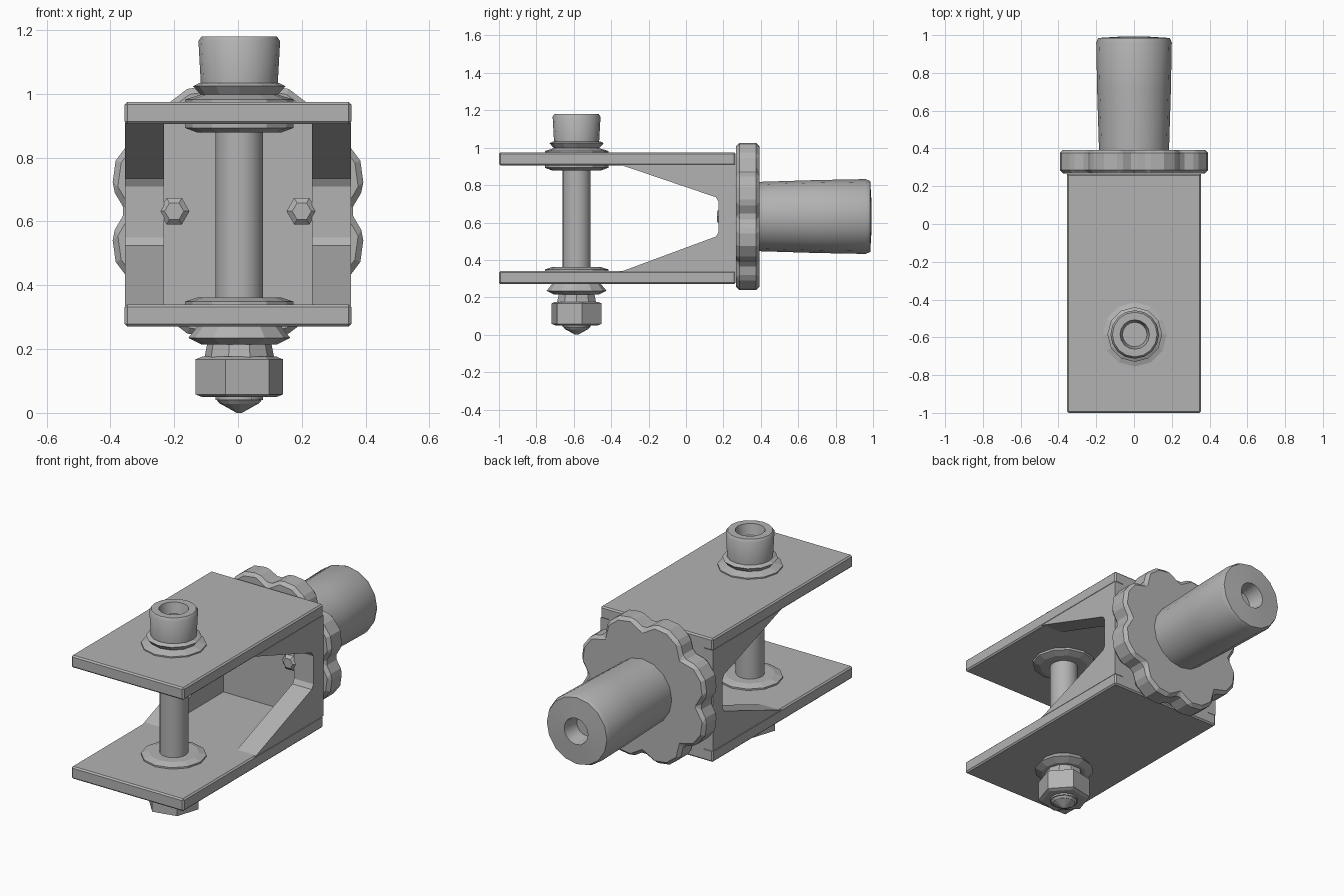
import bpy, bmesh, math
from mathutils import Matrix, Vector

if "Cube" in bpy.data.objects:
    bpy.data.objects.remove(bpy.data.objects["Cube"], do_unlink=True)

steel = bpy.data.materials.new("grey_steel")
steel.use_nodes = True
GREY = (0.45, 0.45, 0.45, 1)
steel.diffuse_color = GREY
steel.node_tree.nodes["Principled BSDF"].inputs["Base Color"].default_value = GREY

PIN = Vector((0.004, -0.585, 0))
AXIS_Z = 0.632


def finish(name, bm, bevel=0, smooth=False):
    bmesh.ops.recalc_face_normals(bm, faces=bm.faces)
    mesh = bpy.data.meshes.new(name)
    bm.to_mesh(mesh)
    bm.free()
    mesh.materials.append(steel)
    ob = bpy.data.objects.new(name, mesh)
    bpy.context.collection.objects.link(ob)
    if bevel:
        mod = ob.modifiers.new("edge_bevel", "BEVEL")
        mod.width = bevel
        mod.segments = 1
        mod.limit_method = "ANGLE"
    if smooth:
        bpy.ops.object.select_all(action="DESELECT")
        bpy.context.view_layer.objects.active = ob
        ob.select_set(True)
        bpy.ops.object.shade_smooth_by_angle(angle=math.radians(40))
    return ob


def extrude(name, points, depth, bevel=0):
    """Prism from a closed outline, pushed along one vector."""
    bm = bmesh.new()
    face = bm.faces.new([bm.verts.new(p) for p in points])
    out = bmesh.ops.extrude_face_region(bm, geom=[face])
    verts = [v for v in out["geom"] if isinstance(v, bmesh.types.BMVert)]
    bmesh.ops.translate(bm, verts=verts, vec=depth)
    return finish(name, bm, bevel)


def lathe(name, profile, sides, place, smooth=True, turn=0):
    """Stack of rings (radius, height), closed at both ends."""
    bm = bmesh.new()
    rings = []
    for r, h in profile:
        rings.append([bm.verts.new((r * math.cos(a), r * math.sin(a), h))
                      for a in (turn + math.tau * i / sides for i in range(sides))])
    for low, high in zip(rings, rings[1:]):
        for i in range(sides):
            j = (i + 1) % sides
            bm.faces.new((low[i], low[j], high[j], high[i]))
    bm.faces.new(rings[0][::-1])
    bm.faces.new(rings[-1])
    bmesh.ops.transform(bm, matrix=place, verts=bm.verts)
    return finish(name, bm, 0, smooth)


def box(name, low, high, bevel=0):
    (x0, y0, z0), (x1, y1, z1) = low, high
    outline = [(x0, y0, z0), (x1, y0, z0), (x1, y1, z0), (x0, y1, z0)]
    return extrude(name, outline, (0, 0, z1 - z0), bevel)


# Fork: two arms, a back wall and a tapering cheek on each side
W = 0.355
box("lower_arm", (-W, -1, 0.27), (W, 0.265, 0.34), 0.008)
box("upper_arm", (-W, -1, 0.905), (W, 0.265, 0.975), 0.008)
box("back_wall", (-0.3, 0.2, 0.3), (0.3, 0.265, 0.94))
cheek = [(-0.36, 0.335), (-0.34, 0.34), (0.16, 0.525), (0.175, 0.55), (0.175, 0.71),
         (0.16, 0.735), (-0.34, 0.905), (-0.36, 0.91), (0.264, 0.91), (0.264, 0.335)]
for side, x in (("left", 0.232), ("right", -W + 0.001)):
    extrude(side + "_cheek", [(x, y, z) for y, z in cheek], (0.122, 0, 0))

# Pin assembly, standing along z
up = Matrix.Translation(PIN)
lathe("pin", [(0.075, 0.04), (0.075, 1.04)], 20, up)
lathe("lower_inner_washer", [(0.17, 0.335), (0.17, 0.349), (0.13, 0.362)], 12, up, False)
lathe("upper_inner_washer", [(0.13, 0.878), (0.17, 0.893), (0.17, 0.91)], 12, up, False)
lathe("upper_washer", [(0.17, 0.97), (0.17, 0.982), (0.12, 0.998)], 12, up, False)
lathe("head_collar", [(0.115, 0.99), (0.145, 1.024), (0.125, 1.034)], 12, up, False)
lathe("socket_head", [(0.12, 1.02), (0.128, 1.165), (0.118, 1.18),
                      (0.078, 1.18), (0.065, 1.12)], 16, up)
lathe("lower_washer", [(0.12, 0.215), (0.16, 0.235), (0.13, 0.272)], 12, up, False)
lathe("lock_washer", [(0.11, 0.17), (0.1, 0.22)], 10, up, False)
lathe("hex_nut", [(0.12, 0.05), (0.14, 0.058), (0.14, 0.168), (0.12, 0.176)], 6, up, False,
      math.radians(12))
lathe("thread_end", [(0.06, 0.028), (0.075, 0.045), (0.075, 0.06)], 12, up, False)
lathe("thread_tip", [(0.008, 0.0), (0.06, 0.029)], 12, up, False)

# Lobed flange behind the fork
rim = []
for lobe in range(8):
    for offset, r in ((-22.5, 0.352), (-12, 0.402), (0, 0.415), (12, 0.402)):
        a = math.radians(lobe * 45 + 22.5 + offset)
        rim.append((r * math.cos(a), 0.268, AXIS_Z + r * math.sin(a)))
extrude("lobed_flange", rim, (0, 0.125, 0), 0.018)

# Hollow-ended shank, lying along y
back = Matrix.Translation((0, 0, AXIS_Z)) @ Matrix.Rotation(-math.pi / 2, 4, "X")
lathe("shank", [(0.185, 0.38), (0.195, 0.7), (0.2, 0.96), (0.19, 0.985),
                (0.075, 0.992), (0.06, 0.9)], 16, back)

# Small screw heads on the inside of the back wall
for side, x in (("left", 0.2), ("right", -0.2)):
    place = Matrix.Translation((x, 0, AXIS_Z)) @ Matrix.Rotation(-math.pi / 2, 4, "X")
    lathe(side + "_screw_head", [(0.03, 0.165), (0.048, 0.18), (0.048, 0.205)], 6, place, False)
